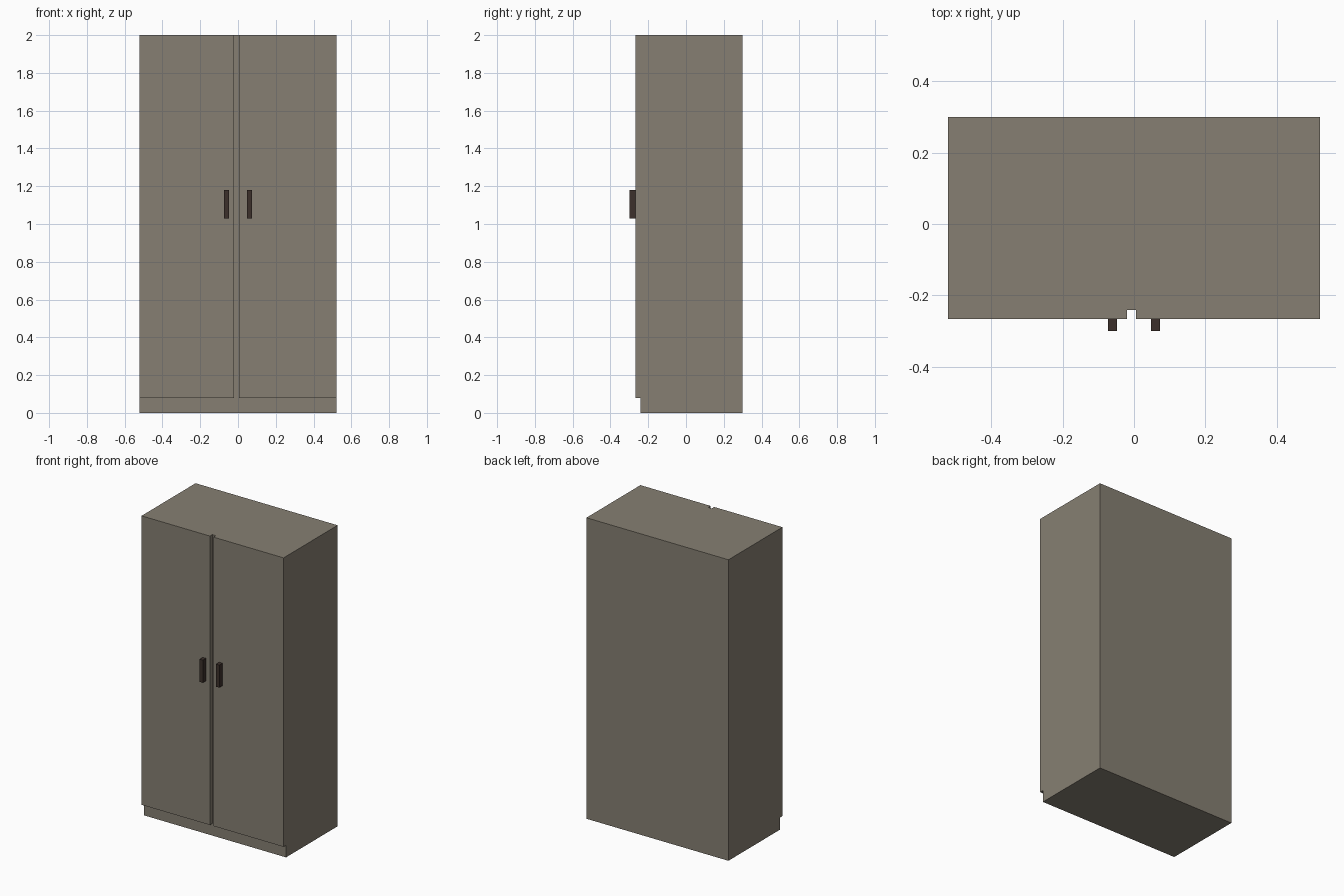
import bpy, bmesh

if "Cube" in bpy.data.objects:
    bpy.data.objects.remove(bpy.data.objects["Cube"])


def material(name, rgb):
    m = bpy.data.materials.new(name)
    m.diffuse_color = (*rgb, 1.0)
    m.use_nodes = True
    m.node_tree.nodes["Principled BSDF"].inputs["Base Color"].default_value = m.diffuse_color
    return m


def box(name, x, y, z, mat):
    """Axis-aligned box from (min, max) ranges."""
    bm = bmesh.new()
    bmesh.ops.create_cube(bm, size=1.0)
    for v in bm.verts:
        v.co = [r[0] if c < 0 else r[1] for c, r in zip(v.co, (x, y, z))]
    mesh = bpy.data.meshes.new(name)
    bm.to_mesh(mesh)
    bm.free()
    mesh.materials.append(mat)
    obj = bpy.data.objects.new(name, mesh)
    bpy.context.collection.objects.link(obj)
    return obj


paint = material("taupe_paint", (0.24, 0.213, 0.17))
dark = material("dark_handle", (0.045, 0.03, 0.024))

HALF_W = 0.522
BACK, CARCASS_FRONT, DOOR_FRONT, HANDLE_FRONT = 0.30, -0.241, -0.267, -0.30
PLINTH_H, HEIGHT = 0.08, 2.0

# Carcass, whose lower front shows as the recessed plinth
box("carcass", (-HALF_W, HALF_W), (CARCASS_FRONT, BACK), (0, HEIGHT), paint)

# Doors, with the gap slightly left of centre
for side, x in (("left", (-HALF_W, -0.02)), ("right", (0.006, HALF_W))):
    box(side + "_door", x, (DOOR_FRONT, CARCASS_FRONT), (PLINTH_H, HEIGHT), paint)

# Upright bar handles
for side, cx in (("left", -0.0605), ("right", 0.0605)):
    box(side + "_handle", (cx - 0.0125, cx + 0.0125),
        (HANDLE_FRONT, DOOR_FRONT), (1.03, 1.18), dark)
